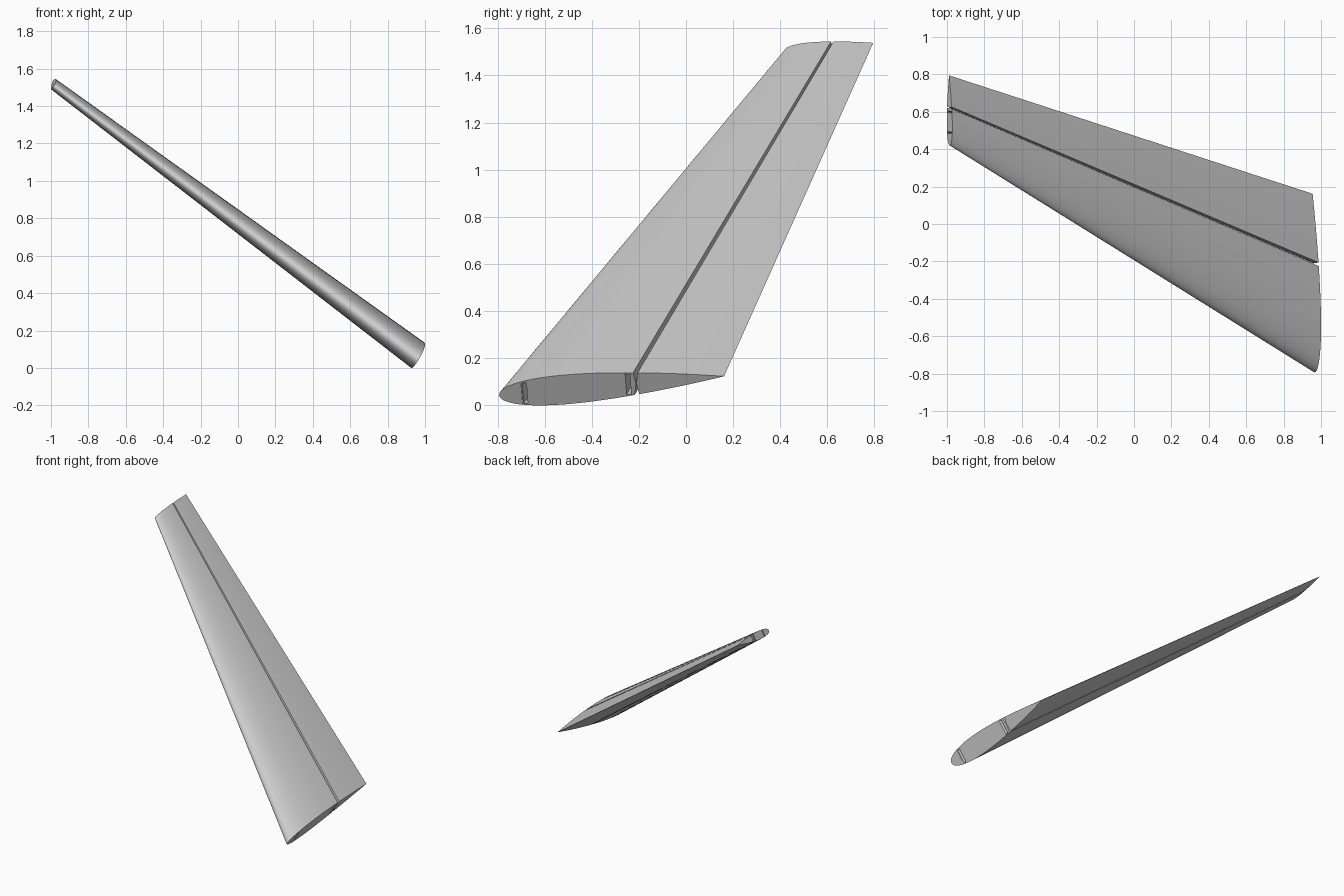
import bpy, bmesh, math
from mathutils import Vector

if "Cube" in bpy.data.objects:
    bpy.data.objects.remove(bpy.data.objects["Cube"])

LE_ROOT, LE_TIP = Vector((0.965, -0.793, 0.043)), Vector((-0.985, 0.42, 1.507))
CHORD_ROOT, CHORD_TIP = 0.958, 0.376
CHORD_DIR = Vector((-0.010, 0.955, 0.080)).normalized()
THICK_DIR = Vector((0.52, -0.066, 0.85)).normalized()


def lerp(a, b, k):
    return a + (b - a) * k


def half(t):
    """Half thickness of the symmetric section at chord fraction t."""
    return 0.76 * (0.2969 * math.sqrt(t) - 0.126 * t - 0.3516 * t**2
                   + 0.2843 * t**3 - 0.1036 * t**4)


def loft(name, profile, k0=0.0, k1=1.0):
    """Join the section profile(k) at two span stations into a solid."""
    bm = bmesh.new()
    rings = []
    for k in (k0, k1):
        c = lerp(CHORD_ROOT, CHORD_TIP, k)
        o = LE_ROOT.lerp(LE_TIP, k)
        rings.append([bm.verts.new(o + CHORD_DIR * t * c + THICK_DIR * h * c)
                      for t, h in profile(k)])
    a, b = rings
    n = len(a)
    for i in range(n):
        j = (i + 1) % n
        bm.faces.new((a[i], a[j], b[j], b[i]))
    bm.faces.new(a[::-1])
    bm.faces.new(b)
    bmesh.ops.recalc_face_normals(bm, faces=bm.faces)
    mesh = bpy.data.meshes.new(name)
    bm.to_mesh(mesh)
    bm.free()
    ob = bpy.data.objects.new(name, mesh)
    bpy.context.collection.objects.link(ob)
    return ob


def smooth(ob):
    ob.data.shade_smooth()
    ob.data.set_sharp_from_angle(angle=math.radians(30))


def hinge(k):
    return lerp(0.609, 0.54, k)


def gap(k):
    return lerp(0.010, 0.014, k)


# fixed fin: rounded nose, wedge-shaped rear face
def fin_profile(k):
    end, n = hinge(k) - gap(k), 32
    ts = [end * (1 - math.cos(math.pi / 2 * i / n)) for i in range(n + 1)]
    upper = [(t, half(t)) for t in reversed(ts)]
    lower = [(t, -half(t)) for t in ts[1:]]
    return upper + lower + [(hinge(k) - 0.001, 0)]


# hinged flap: wedge-shaped nose, sharp trailing edge
def flap_profile(k):
    start, n = hinge(k) + gap(k), 12
    ts = [lerp(start, 1.0, i / n) for i in range(n)]
    upper = [(t, half(t)) for t in ts]
    lower = [(t, -half(t)) for t in reversed(ts)]
    return [(hinge(k) + 0.001, 0)] + upper + [(1.0, 0)] + lower


fin = loft("fixed_fin", fin_profile)
flap = loft("hinged_flap", flap_profile)

# spar slots through the fin, each lined with a thin channel
W, T = 0.012, 0.004
for label, root_t, tip_t in (("front", 0.113, 0.185), ("rear", 0.571, 0.475)):
    def height(k):
        t = lerp(root_t, tip_t, k)
        return 0.95 * min(half(t - W), half(t + W))

    def slot(k):
        t, h = lerp(root_t, tip_t, k), height(k)
        return [(t - W, -h), (t + W, -h), (t + W, h), (t - W, h)]

    def channel(k):
        t, h = lerp(root_t, tip_t, k), height(k) - 0.0005
        w = W - 0.0005
        return [(t - w, -h), (t + w, -h), (t + w, T - h), (t - w + T, T - h),
                (t - w + T, h - T), (t + w, h - T), (t + w, h), (t - w, h)]

    cutter = loft(label + "_slot_cutter", slot, -0.02, 1.02)
    mod = fin.modifiers.new("slot", "BOOLEAN")
    mod.operation, mod.solver, mod.object = "DIFFERENCE", "EXACT", cutter
    bpy.context.view_layer.update()
    dg = bpy.context.evaluated_depsgraph_get()
    fin.data = bpy.data.meshes.new_from_object(fin.evaluated_get(dg))
    fin.modifiers.clear()
    bpy.data.objects.remove(cutter)
    loft(label + "_spar", channel)

smooth(fin)
smooth(flap)
